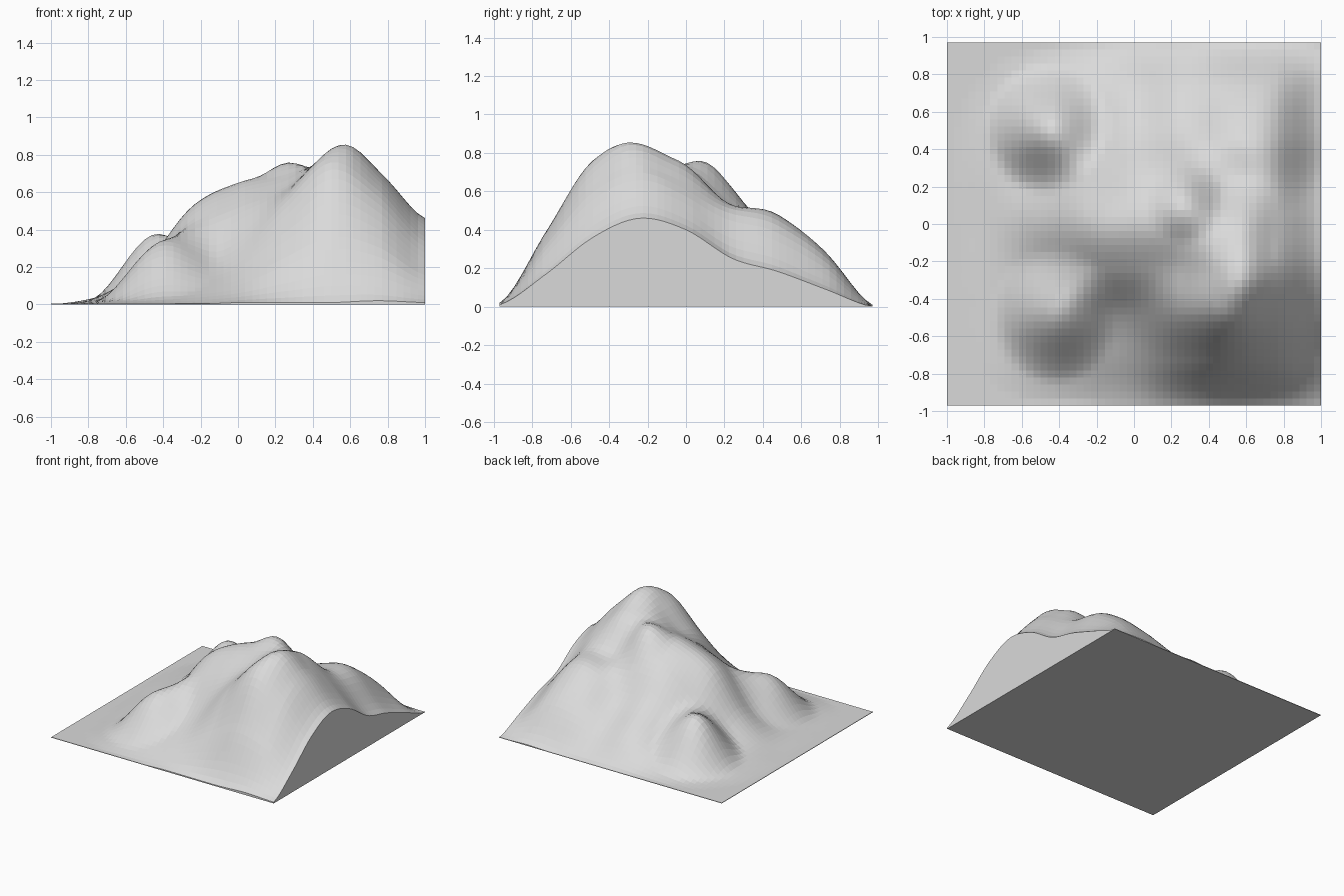
import bpy
import bmesh
import math

default_cube = bpy.data.objects.get("Cube")
if default_cube:
    bpy.data.objects.remove(default_cube, do_unlink=True)

HALF_X, HALF_Y = 1.0, 0.97
CELLS = 52
FLOOR = 0.004

# Height sections of the land in hundredths, front row to back row, each from -x to +x
SECTIONS = [
    (0, 0, 0, 0, 1, 1, 1, 2, 1),
    (0, 1, 5, 9, 14, 27, 39, 33, 17),
    (0, 2, 11, 20, 30, 54, 76, 61, 36),
    (0, 3, 15, 41, 53, 62, 80, 71, 46),
    (0, 4, 21, 52, 65, 70, 71, 62, 40),
    (0, 4, 14, 37, 55, 59, 48, 45, 25),
    (0, 3, 9, 20, 34, 34, 40, 37, 18),
    (0, 1, 4, 10, 19, 18, 26, 26, 9),
    (0, 0, 0, 0, 0, 0, 0, 1, 0),
]

# Local knolls and summits: centre x, centre y, radius x, radius y, rise
KNOLLS = [
    (-.46, .51, .34, .36, .27),
    (-.42, -.49, .34, .37, .19),
    (.6, -.28, .2, .22, .055),
    (.6, 0, .18, .28, .045),
    (.28, .11, .22, .22, .08),
    (.65, .4, .38, .4, .085),
]


def spline(values, t):
    """Smooth curve through evenly spaced values, t from 0 to 1."""
    last = len(values) - 1
    s = min(max(t, 0), 1) * last
    i = min(int(s), last - 1)
    f = s - i
    a, b, c, d = (values[min(max(i + k, 0), last)] for k in (-1, 0, 1, 2))
    return b + f / 2 * (c - a + f * (2*a - 5*b + 4*c - d + f * (3*(b - c) + d - a)))


def knoll(x, y, cx, cy, rx, ry, rise):
    """Rounded mound that fades to nothing at its radius."""
    t = max(0, 1 - math.hypot((x - cx) / rx, (y - cy) / ry))
    return rise * t * t * (3 - 2 * t)


def height(x, y):
    u, v = (x / HALF_X + 1) / 2, (y / HALF_Y + 1) / 2
    z = spline([spline(row, u) for row in SECTIONS], v) / 100
    return max(FLOOR, z + sum(knoll(x, y, *k) for k in KNOLLS))


# Land surface
bm = bmesh.new()
bmesh.ops.create_grid(bm, x_segments=CELLS, y_segments=CELLS, size=1)
for v in bm.verts:
    v.co.x *= HALF_X
    v.co.y *= HALF_Y
    v.co.z = height(v.co.x, v.co.y)

# Cut walls down to the ground and the flat underside
rim = [e for e in bm.edges if e.is_boundary]
made = bmesh.ops.extrude_edge_only(bm, edges=rim)["geom"]
for v in made:
    if isinstance(v, bmesh.types.BMVert):
        v.co.z = 0
bottom = [e for e in made if isinstance(e, bmesh.types.BMEdge) and e.is_boundary]
bmesh.ops.contextual_create(bm, geom=bottom)
bmesh.ops.recalc_face_normals(bm, faces=bm.faces)

mesh = bpy.data.meshes.new("mountain_terrain")
bm.to_mesh(mesh)
bm.free()
terrain = bpy.data.objects.new("mountain_terrain", mesh)
bpy.context.collection.objects.link(terrain)

# Plain stone colour
stone = bpy.data.materials.new("light_grey_stone")
stone.use_nodes = True
colour = (0.7, 0.7, 0.7, 1)
stone.diffuse_color = colour
stone.node_tree.nodes["Principled BSDF"].inputs["Base Color"].default_value = colour
mesh.materials.append(stone)
